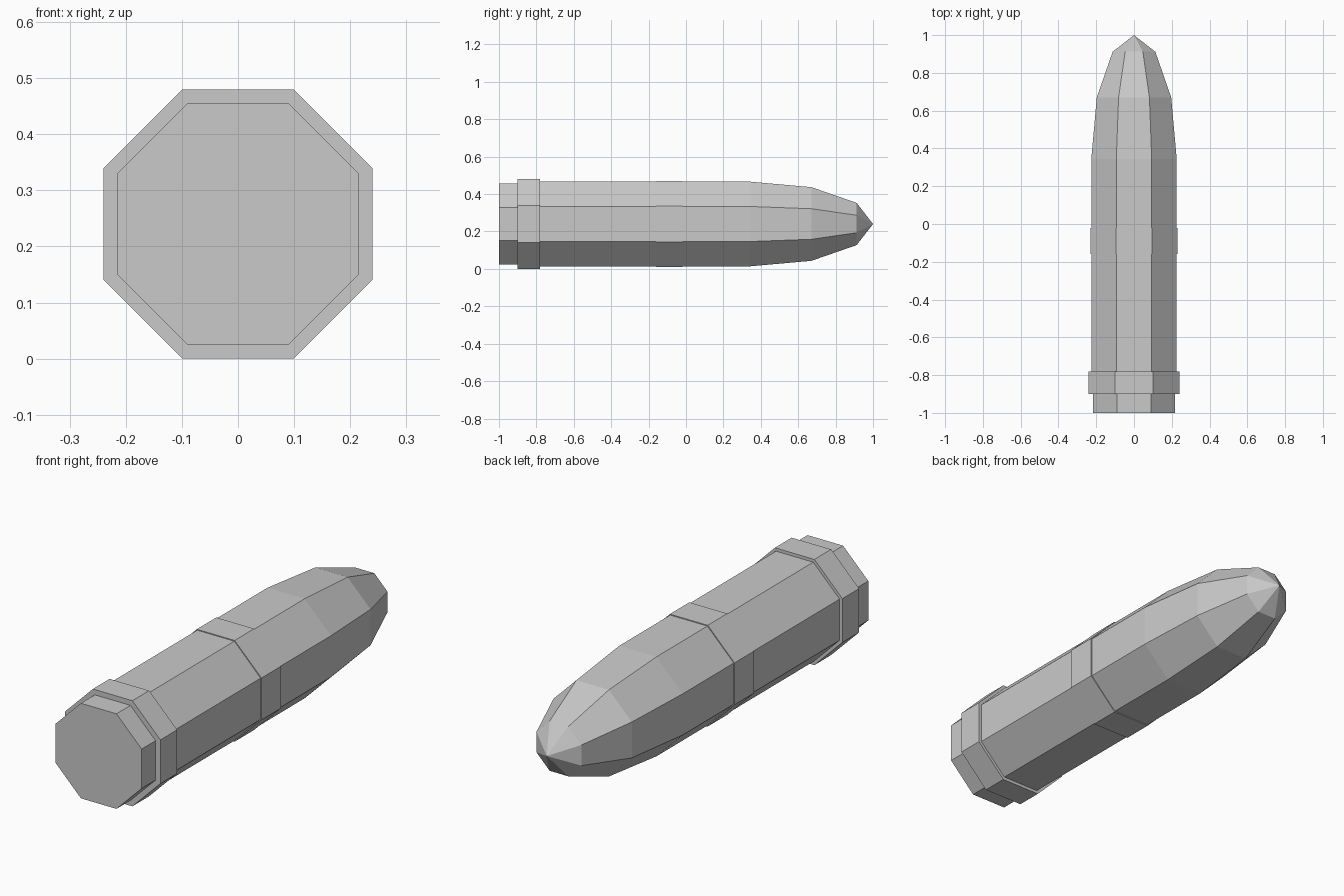
import bpy, bmesh, math

if "Cube" in bpy.data.objects:
    bpy.data.objects.remove(bpy.data.objects["Cube"])

SIDES = 8
AXIS_Z = 0.24  # height of the long axis

grey = bpy.data.materials.new("grey metal")
grey.diffuse_color = (0.59, 0.59, 0.59, 1)
grey.use_nodes = True
grey.node_tree.nodes["Principled BSDF"].inputs["Base Color"].default_value = grey.diffuse_color


def octagon_lathe(name, profile):
    """Sweep (y, flat radius) points into eight flat sides; radius 0 closes to a point."""
    bm = bmesh.new()
    rings = []
    for y, apothem in profile:
        r = apothem / math.cos(math.pi / SIDES)
        count = SIDES if apothem else 1
        ring = []
        for i in range(count):
            a = 2 * math.pi * (i + 0.5) / SIDES
            ring.append(bm.verts.new((r * math.cos(a), y, AXIS_Z + r * math.sin(a))))
        rings.append(ring)
    for a, b in zip(rings, rings[1:]):
        for i in range(SIDES):
            j = (i + 1) % SIDES
            if len(a) == 1:
                bm.faces.new((a[0], b[j], b[i]))
            elif len(b) == 1:
                bm.faces.new((a[i], b[0], a[j]))
            else:
                bm.faces.new((a[i], b[i], b[j], a[j]))
    # all rings run counter-clockwise about -y, so these faces point outward
    mesh = bpy.data.meshes.new(name)
    bm.normal_update()
    bm.to_mesh(mesh)
    bm.free()
    mesh.materials.append(grey)
    obj = bpy.data.objects.new(name, mesh)
    bpy.context.collection.objects.link(obj)
    return obj


# flat end plug
octagon_lathe("base_plug", [(-1.0, 0), (-1.0, 0.216), (-0.9, 0.216)])
# raised ring with stepped shoulders
octagon_lathe("collar", [(-0.9, 0.216), (-0.9, 0.24), (-0.78, 0.24), (-0.78, 0.226)])
# straight casing
octagon_lathe("casing", [(-0.78, 0.226), (-0.16, 0.226)])
# slightly raised joint band
octagon_lathe("joint_band", [(-0.16, 0.226), (-0.16, 0.23), (-0.02, 0.23), (-0.02, 0.226)])
# tapered nose
octagon_lathe("nose", [(-0.02, 0.226), (0.345, 0.226), (0.67, 0.197),
                       (0.912, 0.113), (1.0, 0)])
